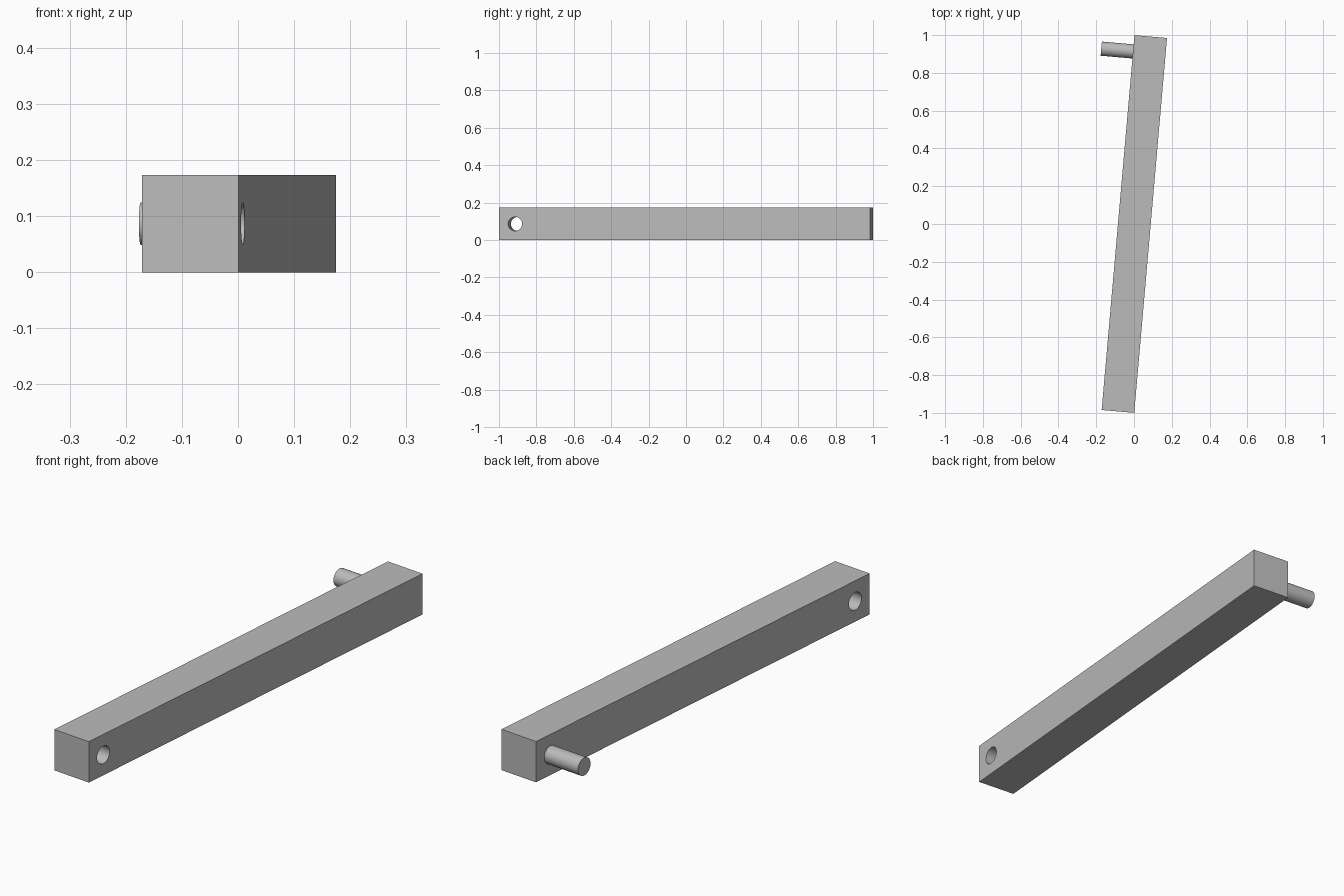
import bpy
from math import radians, pi
from mathutils import Matrix

cube = bpy.data.objects.get("Cube")
if cube:
    bpy.data.objects.remove(cube, do_unlink=True)

W = 0.173            # square section of the bar
L = 1.992            # bar length
R = 0.0375           # pin and hole radius
REACH = 0.169        # how far the pin stands out
END = L / 2 - W / 2  # pin and hole distance from the middle

# The whole part is turned slightly about the vertical
PLACE = Matrix.Translation((0.0018, 0, W / 2)) @ Matrix.Rotation(radians(-5), 4, 'Z')

grey = bpy.data.materials.new("plain_grey")
grey.use_nodes = True
colour = (0.5, 0.5, 0.5, 1)
grey.diffuse_color = colour
grey.node_tree.nodes["Principled BSDF"].inputs["Base Color"].default_value = colour


def finish(obj, name):
    obj.name = name
    obj.data.materials.append(grey)
    obj.data.transform(obj.matrix_basis)
    obj.matrix_basis = PLACE
    return obj


def cross_cylinder(name, x0, x1, y):
    """Round rod lying across the bar, from x0 to x1."""
    bpy.ops.mesh.primitive_cylinder_add(
        vertices=48, radius=R, depth=x1 - x0,
        location=((x0 + x1) / 2, y, 0), rotation=(0, pi / 2, 0))
    return finish(bpy.context.object, name)


def smooth(obj):
    bpy.ops.object.select_all(action='DESELECT')
    obj.select_set(True)
    bpy.context.view_layer.objects.active = obj
    bpy.ops.object.shade_smooth_by_angle(angle=radians(30))


# Square bar
bpy.ops.mesh.primitive_cube_add(size=1)
bpy.context.object.scale = (W, L, W)
bar = finish(bpy.context.object, "bar")

# Through hole near the front end
cutter = cross_cylinder("hole_cutter", -W, W, -END)
cutter.hide_render = True
hole = bar.modifiers.new("hole", 'BOOLEAN')
hole.operation = 'DIFFERENCE'
hole.solver = 'EXACT'
hole.object = cutter
bpy.context.view_layer.objects.active = bar
bpy.ops.object.modifier_apply(modifier=hole.name)
bpy.data.objects.remove(cutter, do_unlink=True)
smooth(bar)

# Pin near the back end, seated in the side of the bar
pin = cross_cylinder("pin", -W / 2 - REACH, -W / 2 + 0.02, END)
smooth(pin)
